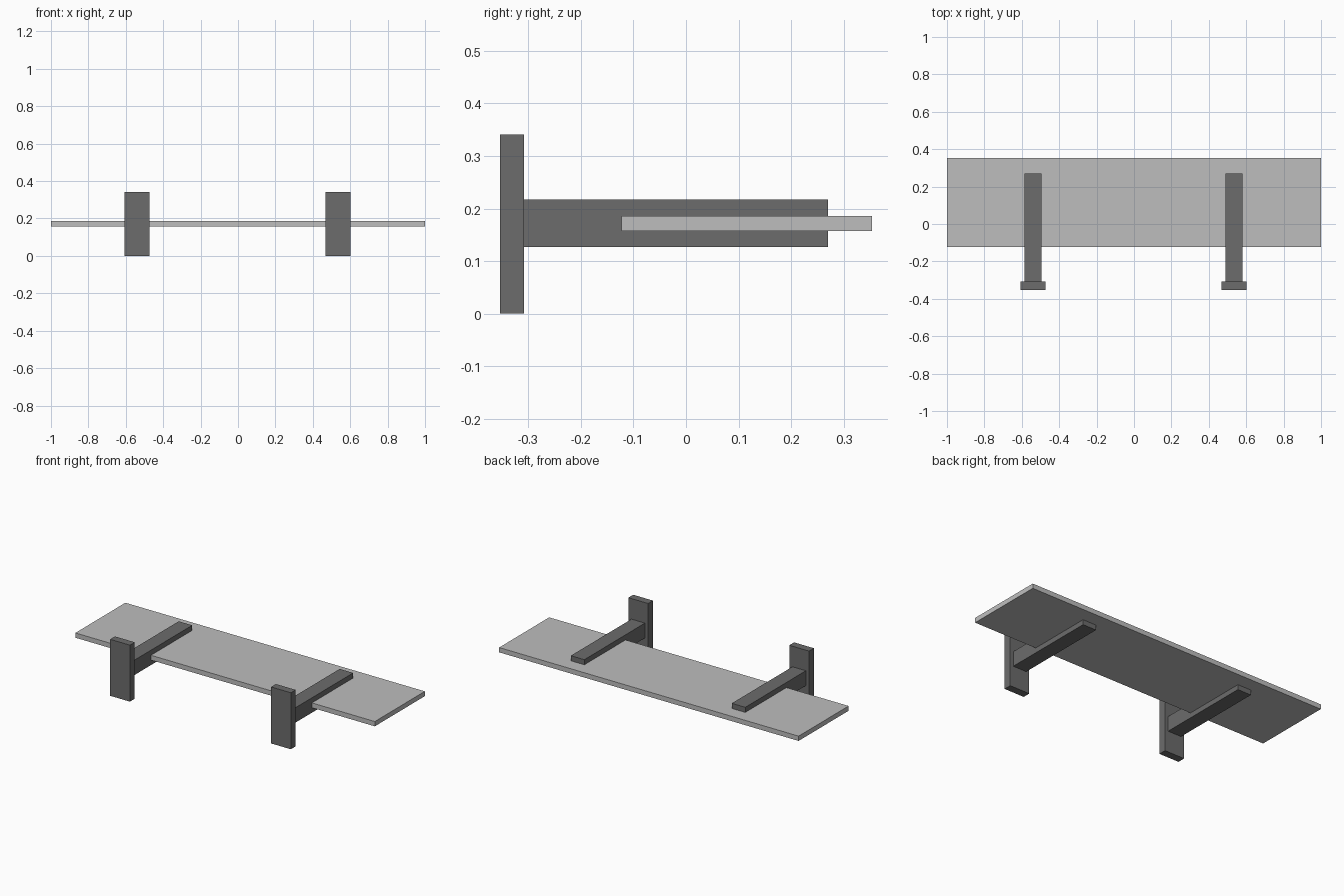
import bpy
import bmesh
from mathutils import Vector

cube = bpy.data.objects.get("Cube")
if cube:
    bpy.data.objects.remove(cube, do_unlink=True)


def material(name, value):
    mat = bpy.data.materials.new(name)
    mat.use_nodes = True
    colour = (value, value, value, 1)
    mat.diffuse_color = colour
    mat.node_tree.nodes["Principled BSDF"].inputs["Base Color"].default_value = colour
    return mat


def box(name, low, high, mat):
    """Flat-sided box between two opposite corners."""
    low, high = Vector(low), Vector(high)
    bm = bmesh.new()
    bmesh.ops.create_cube(bm, size=1)
    bmesh.ops.scale(bm, vec=high - low, verts=bm.verts)
    mesh = bpy.data.meshes.new(name)
    bm.to_mesh(mesh)
    bm.free()
    mesh.materials.append(mat)
    obj = bpy.data.objects.new(name, mesh)
    obj.location = (low + high) / 2
    bpy.context.collection.objects.link(obj)
    return obj


light_grey = material("light grey", 0.515)
dark_grey = material("dark grey", 0.15)

# Long shelf board
box("shelf_board", (-1, -0.123, 0.157), (1, 0.354, 0.186), light_grey)

# Two brackets: upright mounting plate and an arm that runs through the board
for side, x in (("right", -0.54), ("left", 0.535)):
    box(side + "_mounting_plate", (x - 0.066, -0.354, 0), (x + 0.066, -0.308, 0.341), dark_grey)
    box(side + "_support_arm", (x - 0.045, -0.308, 0.127), (x + 0.045, 0.27, 0.217), dark_grey)
